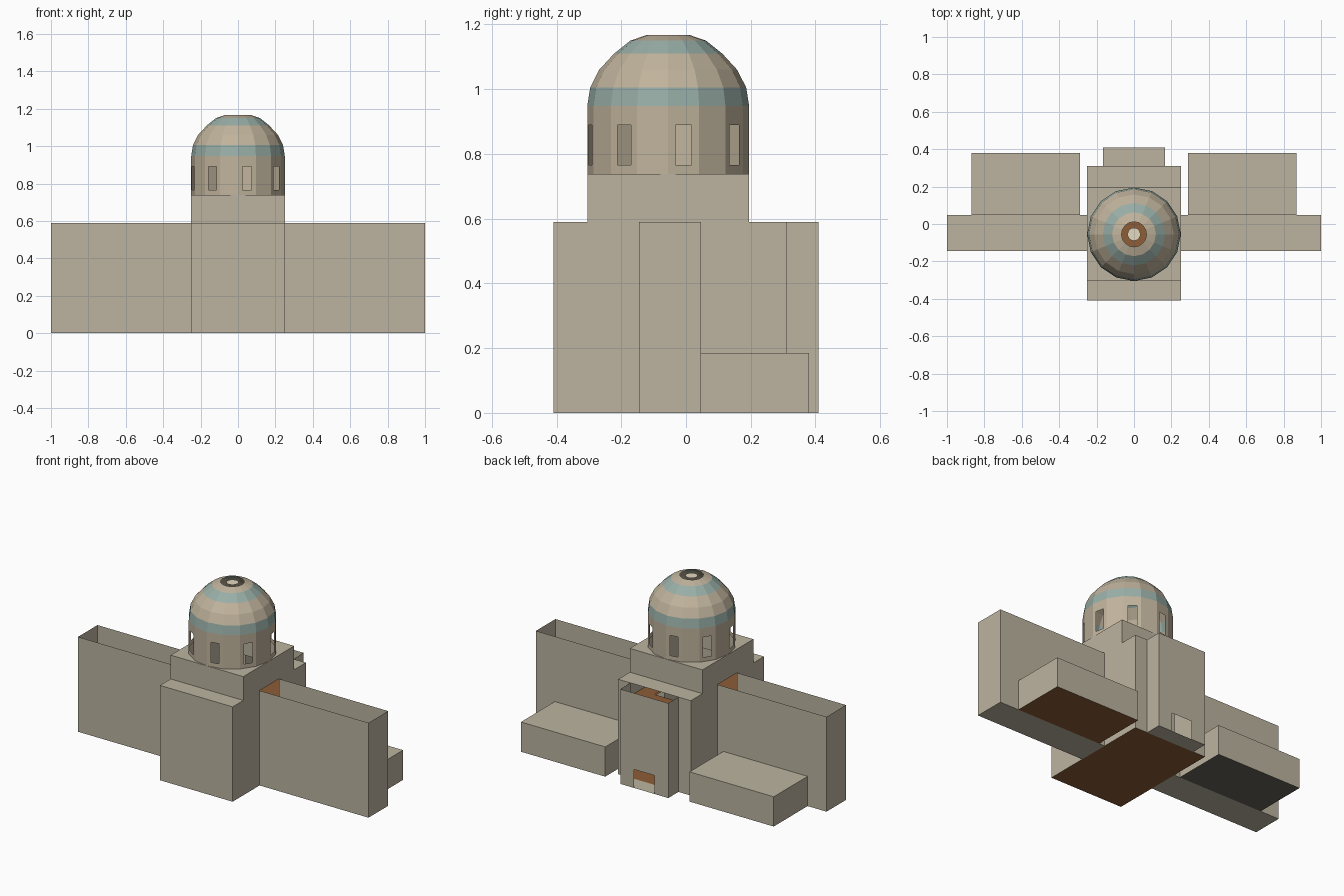
import bpy, bmesh, math
from mathutils import Vector

cube = bpy.data.objects.get("Cube")
if cube:
    bpy.data.objects.remove(cube, do_unlink=True)


def material(name, r, g, b):
    def lin(c):
        return ((c / 255 + 0.055) / 1.055) ** 2.4
    col = (lin(r), lin(g), lin(b), 1)
    m = bpy.data.materials.new(name)
    m.use_nodes = True
    m.diffuse_color = col
    m.node_tree.nodes["Principled BSDF"].inputs["Base Color"].default_value = col
    return m


STONE = material("sandstone", 188, 180, 160)
PLASTER = material("warm_plaster", 192, 179, 156)
BLUE = material("grey_blue_tile", 152, 174, 166)
BROWN = material("brown_floor", 140, 93, 55)
GREY = material("dark_grey_floor", 104, 100, 92)
CREAM = material("cream_glass", 228, 218, 192)

SIDES = {"-x": (-1, 0, 0), "+x": (1, 0, 0), "-y": (0, -1, 0),
         "+y": (0, 1, 0), "-z": (0, 0, -1), "+z": (0, 0, 1)}


def finish(name, bm, mats):
    me = bpy.data.meshes.new(name)
    bm.to_mesh(me)
    bm.free()
    for m in mats:
        me.materials.append(m)
    ob = bpy.data.objects.new(name, me)
    bpy.context.collection.objects.link(ob)
    return ob


def shell(name, xs, ys, zs, keep, mat=STONE, floor=None):
    """Thin-walled box that keeps only the listed sides."""
    bm = bmesh.new()
    bmesh.ops.create_cube(bm, size=1)
    bm.normal_update()
    dirs = [Vector(SIDES[k]) for k in keep.split()]
    drop = [f for f in bm.faces if not any(f.normal.dot(d) > 0.9 for d in dirs)]
    for f in bm.faces:
        f.material_index = 1 if f.normal.z < -0.9 else 0
    bmesh.ops.delete(bm, geom=drop, context="FACES")
    for v in bm.verts:
        v.co = [lo + (c + 0.5) * (hi - lo) for c, (lo, hi) in zip(v.co, (xs, ys, zs))]
    return finish(name, bm, [mat, floor or mat])


H = 0.59            # height of the main walls
W = 0.25            # half width of the hall, and dome radius
FRONT, BACK = -0.41, 0.31
WING = (-0.145, 0.047)
CY = -0.055         # dome centre
TOP = 0.738         # top of the dome base

# Central hall: open at the sides into the wings and at the back into the porch
shell("hall_front", (-W, W), (FRONT, WING[0]), (0, H), "-x +x -y -z", floor=BROWN)
shell("hall_middle_floor", (-W, W), WING, (0, H), "-z", floor=BROWN)
shell("hall_back", (-W, W), (WING[1], BACK), (0, H), "-x +x -z", floor=BROWN)
shell("front_roof", (-W, W), (FRONT, CY - W), (0, H), "+z")
shell("back_roof", (-W, W), (CY + W, BACK), (0, H), "+z")
shell("dome_base", (-W, W), (CY - W, CY + W), (H, TOP), "-x +x -y +y")

# Gallery around the inside of the hall
G = 0.15
for name, xs, ys in (("gallery_front", (-W, W), (FRONT, CY - G)),
                     ("gallery_back", (-W, W), (CY + G, BACK)),
                     ("gallery_right", (-W, -G), (CY - G, CY + G)),
                     ("gallery_left", (G, W), (CY - G, CY + G))):
    shell(name, xs, ys, (0.43, 0.44), "-z +z", BROWN)

# Back porch with a low doorway, open at the top
P, D, DOOR_H, PY = 0.165, 0.07, 0.115, 0.41
shell("porch_sides", (-P, P), (BACK, PY), (0, H), "-x +x -z")
shell("porch_lintel", (-D, D), (BACK, PY), (DOOR_H, H), "+y")

# Mirrored wings, low annexes, and wall pieces beside the porch
for side, s in (("right", -1), ("left", 1)):
    def span(a, b):
        return tuple(sorted((a * s, b * s)))
    end = "+x" if s > 0 else "-x"
    shell(side + "_wing", span(W, 1), WING, (0, H), end + " -y +y -z")
    shell(side + "_annex", span(0.29, 0.87), (WING[1], 0.38), (0, 0.185),
          "-x +x +y +z -z", floor=BROWN if s > 0 else GREY)
    shell(side + "_back_wall", span(P, W), (0, BACK), (0, H), "+y")
    shell(side + "_porch_wall", span(D, P), (BACK, PY), (0, H), "+y")

# Dome on a sixteen-sided drum
N = 16


def ring_point(i, r, z):
    a = math.tau * i / N
    return Vector((r * math.cos(a), CY + r * math.sin(a), z))


def quad(bm, pts, mat=0):
    f = bm.faces.new([bm.verts.new(p) for p in pts])
    f.material_index = mat


# Flat corners between the square base and the round drum
bm = bmesh.new()
for i in range(N):
    pts = []
    for k in (i, i + 1):
        a = math.tau * k / N
        edge = W / max(abs(math.cos(a)), abs(math.sin(a)))
        pts.append((ring_point(k, W, TOP), ring_point(k, edge, TOP)))
    (a0, b0), (a1, b1) = pts
    loop = [a0, b0, b1, a1]
    if i % 4 == 0:
        loop = [a0, b1, a1]
    elif i % 4 == 3:
        loop = [a0, b0, a1]
    quad(bm, loop)
finish("dome_base_top", bm, [STONE])

# Drum: every other facet has a tall window opening
bm = bmesh.new()
EAVE = 0.948
cols = (0, 0.24, 0.76, 1)
rows = (TOP, 0.765, 0.89, EAVE)
for i in range(N):
    p, q = ring_point(i, W, 0), ring_point(i + 1, W, 0)
    for c in range(3):
        for r in range(3):
            if i % 2 == 0 and c == 1 and r == 1:
                continue
            a, b = p.lerp(q, cols[c]), p.lerp(q, cols[c + 1])
            lo, hi = Vector((0, 0, rows[r])), Vector((0, 0, rows[r + 1]))
            quad(bm, [a + lo, b + lo, b + hi, a + hi])
bmesh.ops.remove_doubles(bm, verts=bm.verts, dist=0.0001)
finish("drum", bm, [PLASTER])

# Dome: banded rings, open at the crown
bm = bmesh.new()
profile = [(W, EAVE), (0.241, 1.005), (0.213, 1.06),
           (0.167, 1.11), (0.117, 1.15), (0.067, 1.167)]
for j in range(len(profile) - 1):
    (r0, z0), (r1, z1) = profile[j], profile[j + 1]
    for i in range(N):
        quad(bm, [ring_point(i, r0, z0), ring_point(i + 1, r0, z0),
                  ring_point(i + 1, r1, z1), ring_point(i, r1, z1)],
             1 if j in (0, 3) else 0)
bmesh.ops.remove_doubles(bm, verts=bm.verts, dist=0.0001)
finish("dome", bm, [PLASTER, BLUE])

# Small skylight disc in the crown opening
bm = bmesh.new()
quad(bm, [ring_point(i, 0.035, 1.163) for i in range(N)])
finish("skylight", bm, [CREAM])
